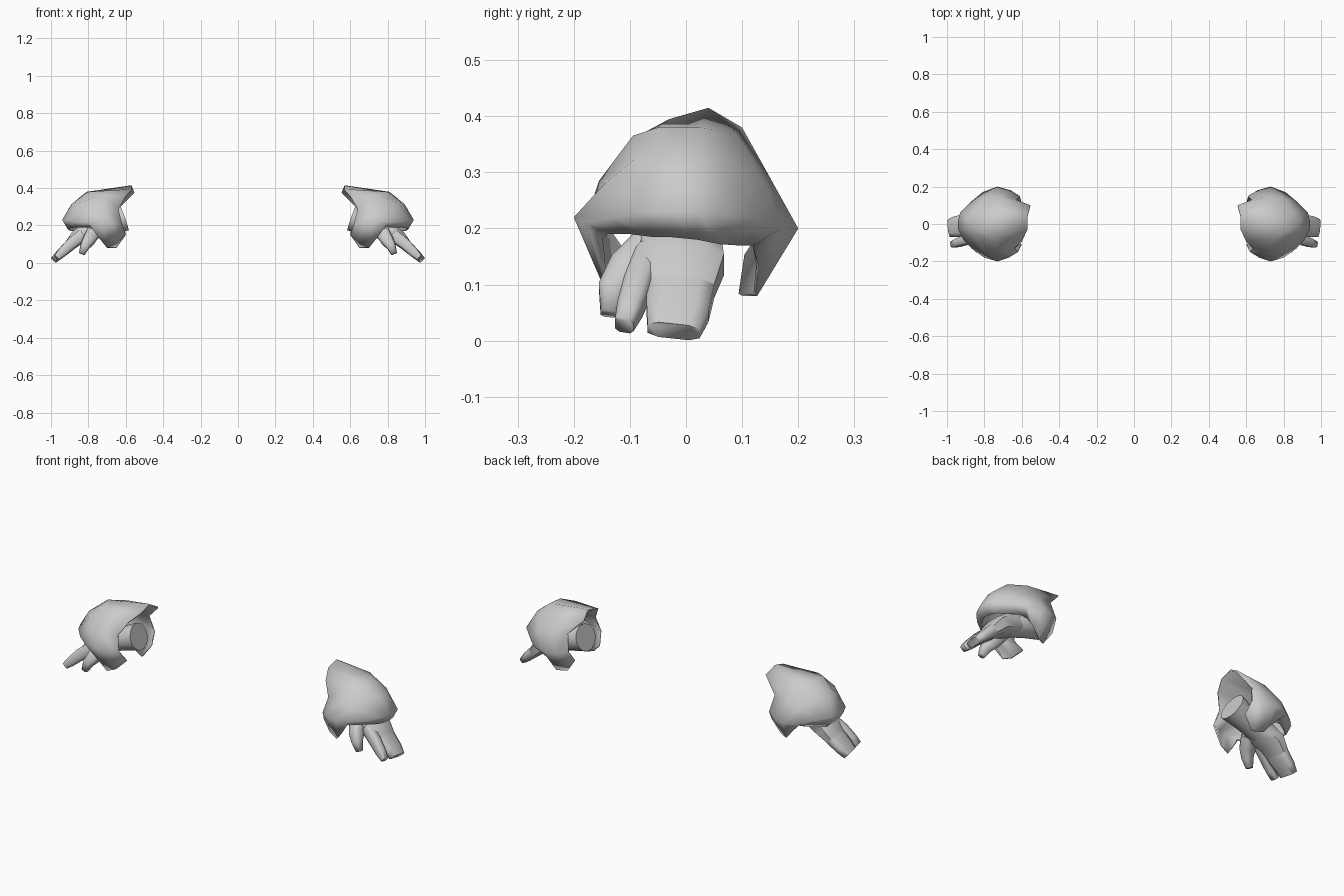
import bpy
import bmesh
import math
from mathutils import Vector

cube = bpy.data.objects.get("Cube")
if cube:
    bpy.data.objects.remove(cube, do_unlink=True)

grey = bpy.data.materials.new("light_grey")
grey.use_nodes = True
colour = (0.6, 0.6, 0.6, 1)
grey.diffuse_color = colour
grey.node_tree.nodes["Principled BSDF"].inputs["Base Color"].default_value = colour


def finish(name, bm, thickness=0.0, angle=55):
    """Turn a bmesh into a smooth shaded object mirrored across x."""
    mesh = bpy.data.meshes.new(name)
    bm.to_mesh(mesh)
    bm.free()
    mesh.materials.append(grey)
    obj = bpy.data.objects.new(name, mesh)
    bpy.context.collection.objects.link(obj)
    if thickness:
        solid = obj.modifiers.new("thickness", "SOLIDIFY")
        solid.thickness = thickness
        solid.offset = -1
    mirror = obj.modifiers.new("mirror", "MIRROR")
    mirror.use_mirror_merge = False
    bpy.ops.object.select_all(action="DESELECT")
    obj.select_set(True)
    bpy.context.view_layer.objects.active = obj
    bpy.ops.object.shade_smooth_by_angle(angle=math.radians(angle))


def limb(name, stations, sides=8, square=0.6, angle=55):
    """Loft rounded sections (x, y, z, half width, half thickness) along a path."""
    bm = bmesh.new()
    centres = [Vector(s[:3]) for s in stations]
    rings = []
    for i, (x, y, z, width, thick) in enumerate(stations):
        along = centres[min(i + 1, len(centres) - 1)] - centres[max(i - 1, 0)]
        along.normalize()
        across = Vector((0, 1, 0))
        across = (across - along * across.dot(along)).normalized()
        normal = along.cross(across)
        ring = []
        for k in range(sides):
            a = math.tau * (k + 0.5) / sides
            u, v = (math.copysign(abs(f) ** square, f) for f in (math.cos(a), math.sin(a)))
            ring.append(bm.verts.new(centres[i] + across * width * u + normal * thick * v))
        rings.append(ring)
    for a, b in zip(rings, rings[1:]):
        for j in range(sides):
            k = (j + 1) % sides
            bm.faces.new((a[j], a[k], b[k], b[j]))
    bm.faces.new(rings[0])
    bm.faces.new(rings[-1])
    bmesh.ops.recalc_face_normals(bm, faces=bm.faces)
    finish(name, bm, angle=angle)


# Cuff shell: ribs from the front lobe over the top to the back lobe,
# each running from the inner rim to the outer lip
ribs = [
    [(.6, -.11, .15), (.65, -.13, .1), (.7, -.14, .08), (.74, -.15, .13), (.77, -.15, .18)],
    [(.62, -.15, .21), (.67, -.18, .21), (.73, -.2, .22), (.8, -.18, .21), (.82, -.14, .19)],
    [(.64, -.13, .29), (.72, -.155, .285), (.8, -.145, .28), (.87, -.13, .22), (.87, -.1, .19)],
    [(.6, -.095, .36), (.74, -.095, .365), (.84, -.09, .325), (.915, -.08, .23), (.9, -.06, .185)],
    [(.57, -.03, .395), (.8, -.05, .38), (.885, -.03, .32), (.94, -.03, .23), (.912, -.03, .185)],
    [(.57, .04, .415), (.81, .025, .38), (.89, .02, .315), (.94, .02, .23), (.91, .02, .18)],
    [(.555, .1, .38), (.74, .09, .37), (.85, .075, .32), (.93, .06, .23), (.9, .06, .172)],
    [(.63, .13, .3), (.72, .15, .29), (.8, .14, .28), (.87, .12, .22), (.86, .09, .17)],
    [(.61, .15, .21), (.66, .18, .2), (.73, .2, .2), (.81, .17, .2), (.81, .12, .17)],
    [(.6, .11, .15), (.65, .1, .08), (.7, .127, .08), (.74, .13, .13), (.77, .12, .165)],
]
bm = bmesh.new()
grid = [[bm.verts.new(p) for p in rib] for rib in ribs]
for a, b in zip(grid, grid[1:]):
    for j in range(len(a) - 1):
        bm.faces.new((a[j], a[j + 1], b[j + 1], b[j]))
finish("cuff_shell", bm, thickness=0.008, angle=75)

# Wrist and palm
limb("wrist", [(.607, .005, .238, .075, .07), (.7, 0, .205, .066, .06),
               (.79, -.01, .17, .058, .052)], sides=12, square=1)
limb("palm", [(.74, 0, .195, .058, .05), (.8, -.01, .17, .075, .052),
              (.86, -.005, .135, .076, .043), (.905, -.01, .088, .062, .03)])

# Fingers, each with a knuckle break and a rounded tip
limb("broad_finger", [(.87, -.01, .125, .06, .034), (.905, -.01, .088, .063, .031),
                      (.95, -.015, .048, .058, .026), (.983, -.022, .017, .049, .019)], angle=80)
limb("index_finger", [(.83, -.065, .15, .026, .034), (.895, -.085, .1, .027, .031),
                      (.94, -.1, .056, .024, .026), (.97, -.11, .027, .018, .018)], angle=80)
limb("thumb", [(.77, -.06, .17, .035, .04), (.795, -.105, .125, .036, .036),
               (.818, -.132, .09, .026, .026), (.835, -.137, .048, .016, .017)], angle=80)
